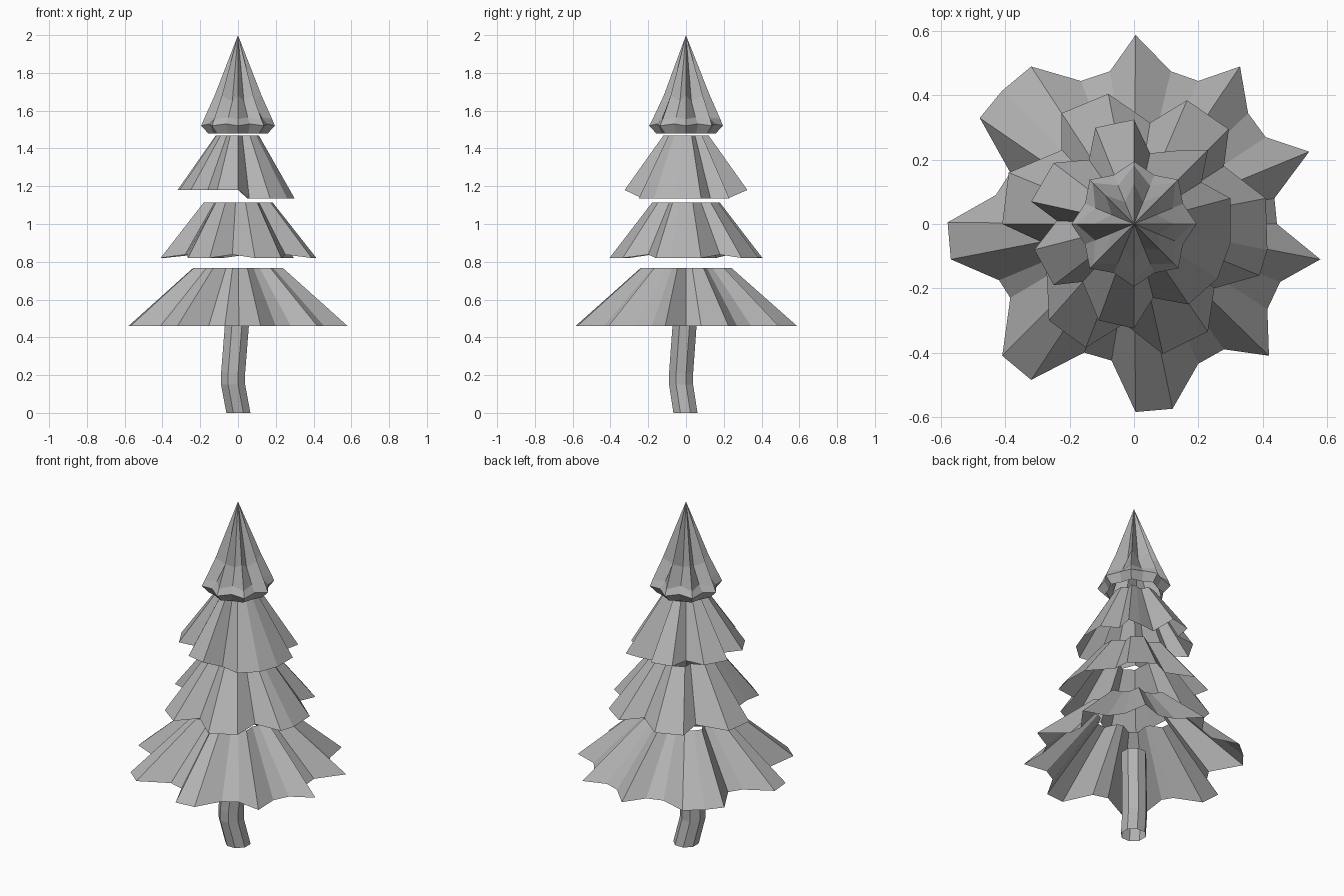
import bpy, bmesh, math

if "Cube" in bpy.data.objects:
    bpy.data.objects.remove(bpy.data.objects["Cube"])

# One darker grey shared by every part
grey = bpy.data.materials.new("dark_grey")
grey.diffuse_color = (.45, .45, .45, 1)
grey.use_nodes = True
grey.node_tree.nodes["Principled BSDF"].inputs["Base Color"].default_value = grey.diffuse_color

def loft(name, rings):
    """Skin a list of equal-length closed rings; a one-point ring is a tip."""
    bm = bmesh.new()
    loops = [[bm.verts.new(p) for p in ring] for ring in rings]
    for a, b in zip(loops, loops[1:]):
        n = len(a)
        for i in range(n):
            j = (i + 1) % n
            bm.faces.new((a[i], a[j], b[0]) if len(b) == 1 else (a[i], a[j], b[j], b[i]))
    me = bpy.data.meshes.new(name)
    bm.to_mesh(me)
    bm.free()
    me.materials.append(grey)
    ob = bpy.data.objects.new(name, me)
    bpy.context.collection.objects.link(ob)
    return ob

def skirt(name, outline, z_low, z_top, shrink):
    """Open pleated skirt: star outline at the hem, shrunken copy at the top."""
    hem = [(x, y, z_low(x, y)) for x, y in outline]
    top = [(x * shrink, y * shrink, z_top) for x, y in outline]
    return loft(name, [hem, top])

# Star-shaped hems, counter-clockwise from +x
bottom_hem = [(.58, -.11), (.445, 0), (.437, .08), (.545, .225), (.41, .27), (.355, .345),
              (.33, .49), (.20, .445), (.115, .475), (.005, .588), (-.075, .475), (-.165, .445),
              (-.32, .49), (-.41, .415), (-.48, .33), (-.385, .16), (-.43, .09), (-.58, .005),
              (-.57, -.11), (-.42, -.175), (-.385, -.23), (-.41, -.41), (-.32, -.485),
              (-.155, -.40), (-.07, -.425), (.005, -.585), (.12, -.575), (.20, -.435),
              (.28, -.39), (.42, -.41), (.415, -.265), (.455, -.18)]
middle_hem = [(.415, -.08), (.41, .08), (.28, .18), (.295, .295), (.165, .385), (.05, .315),
              (-.08, .405), (-.225, .345), (-.225, .23), (-.39, .16), (-.41, 0), (-.28, -.06),
              (-.27, -.18), (-.265, -.30), (-.15, -.385), (-.03, -.31), (.09, -.405),
              (.23, -.335), (.25, -.20), (.39, -.16)]
upper_hem = [(.30, -.06), (.30, .08), (.21, .13), (.23, .23), (.15, .23), (.05, .22),
             (0, .325), (-.12, .30), (-.14, .20), (-.25, .19), (-.32, .07), (-.24, .01),
             (-.31, -.08), (-.25, -.19), (-.16, -.18), (-.11, -.30), (0, -.325),
             (.06, -.23), (.17, -.25), (.26, -.17)]

# Branch tiers
skirt("bottom_branches", bottom_hem, lambda x, y: .46, .767, .41)
skirt("middle_branches", middle_hem,
      lambda x, y: .82 if math.hypot(x, y) > .34 else .838, 1.115, .44)
skirt("upper_branches", upper_hem, lambda x, y: 1.18 if x < .02 else 1.135, 1.468, .37)

# Pointed crown: tucked-in lip, flared rim, uneven pleated shoulder, tip
def star(n, r_out, r_in, z, dz=0, wobble=0):
    ring = []
    for i in range(n):
        a = 2 * math.pi * i / n
        r = (r_in if i % 2 else r_out) * (1 + wobble * math.sin(3.3 * i + 1))
        ring.append((r * math.cos(a), r * math.sin(a), z + (dz if i % 2 else 0)))
    return ring

loft("crown", [star(16, .158, .14, 1.48), star(16, .195, .165, 1.52, .01),
               star(16, .175, .135, 1.555, .01, .04), star(16, .115, .082, 1.68, -.03, .1),
               [(0, 0, 2.0)]])

# Crooked eight-sided trunk
def trunk_ring(cx, cy, z, r=.069):
    return [(cx + r * math.cos(math.pi * (i + .5) / 4),
             cy + r * math.sin(math.pi * (i + .5) / 4), z) for i in range(8)]

loft("trunk", [trunk_ring(.002, -.003, 0), trunk_ring(-.026, -.026, .15),
               trunk_ring(-.026, -.026, .21), trunk_ring(-.003, -.005, .50)])
